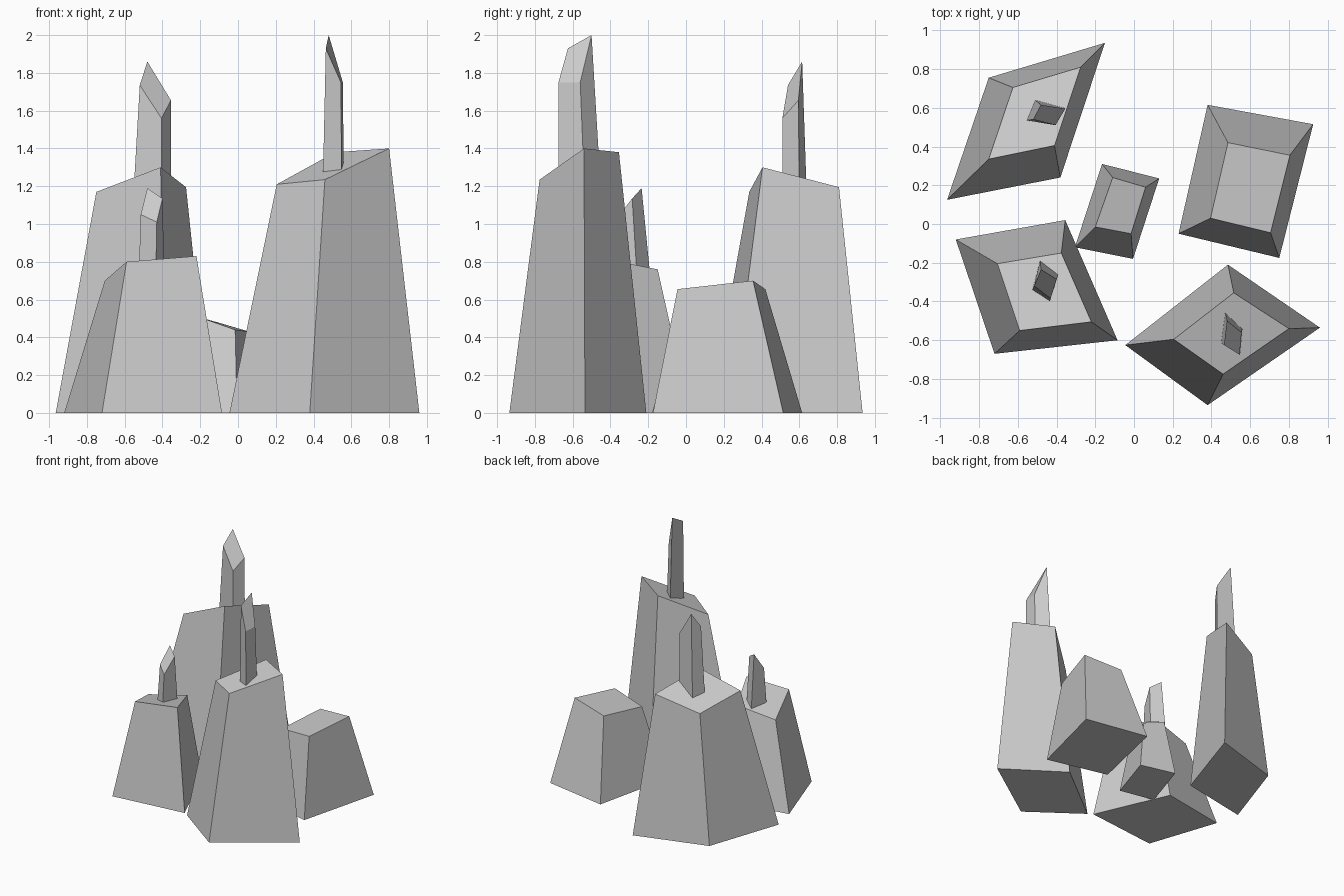
import bpy


def block(name, base, top, base_z=0.0):
    """Closed four-sided tapered block: base (x, y) corners, top (x, y, z) corners."""
    n = len(base)
    verts = [(x, y, base_z) for x, y in base] + list(top)
    faces = [tuple(reversed(range(n))), tuple(range(n, 2 * n))]
    faces += [(i, (i + 1) % n, n + (i + 1) % n, n + i) for i in range(n)]
    mesh = bpy.data.meshes.new(name)
    mesh.from_pydata(verts, [], faces)
    mesh.update()
    obj = bpy.data.objects.new(name, mesh)
    bpy.context.collection.objects.link(obj)
    return obj


# Large rocks (corners counter-clockwise)
block("rock_back_left",
      [(-.965, .125), (-.38, .24), (-.15, .935), (-.75, .755)],
      [(-.75, .335, 1.17), (-.41, .405, 1.30), (-.275, .81, 1.195), (-.625, .705, 1.08)])
block("rock_front_left",
      [(-.92, -.08), (-.72, -.67), (-.085, -.60), (-.355, .02)],
      [(-.705, -.205, .70), (-.59, -.55, .80), (-.22, -.505, .83), (-.375, -.15, .76)])
block("rock_middle",
      [(-.305, -.12), (-.005, -.18), (.13, .235), (-.165, .31)],
      [(-.20, -.015, .505), (-.015, -.05, .44), (.06, .19, .43), (-.11, .24, .48)])
block("rock_back_right",
      [(.23, -.05), (.75, -.175), (.925, .515), (.38, .615)],
      [(.395, .03, .61), (.705, -.045, .655), (.805, .355, .70), (.485, .42, .655)])
block("rock_front_right",
      [(-.045, -.625), (.38, -.935), (.96, -.535), (.485, -.21)],
      [(.205, -.595, 1.21), (.46, -.775, 1.235), (.80, -.54, 1.40), (.515, -.355, 1.38)])

# Thin spires with slanted tips, rooted in the rock tops
block("spire_back_left",
      [(-.555, .535), (-.405, .51), (-.355, .60), (-.51, .64)],
      [(-.52, .54, 1.735), (-.405, .51, 1.56), (-.355, .595, 1.655), (-.48, .615, 1.86)],
      base_z=1.13)
block("spire_front_left",
      [(-.525, -.34), (-.435, -.40), (-.39, -.26), (-.485, -.19)],
      [(-.515, -.32, 1.05), (-.43, -.385, 1.01), (-.40, -.285, 1.135), (-.48, -.235, 1.19)],
      base_z=.73)
block("spire_front_right",
      [(.45, -.615), (.548, -.675), (.56, -.54), (.47, -.455)],
      [(.465, -.625, 1.93), (.545, -.675, 1.75), (.555, -.56, 1.75), (.48, -.50, 2.0)],
      base_z=1.25)
